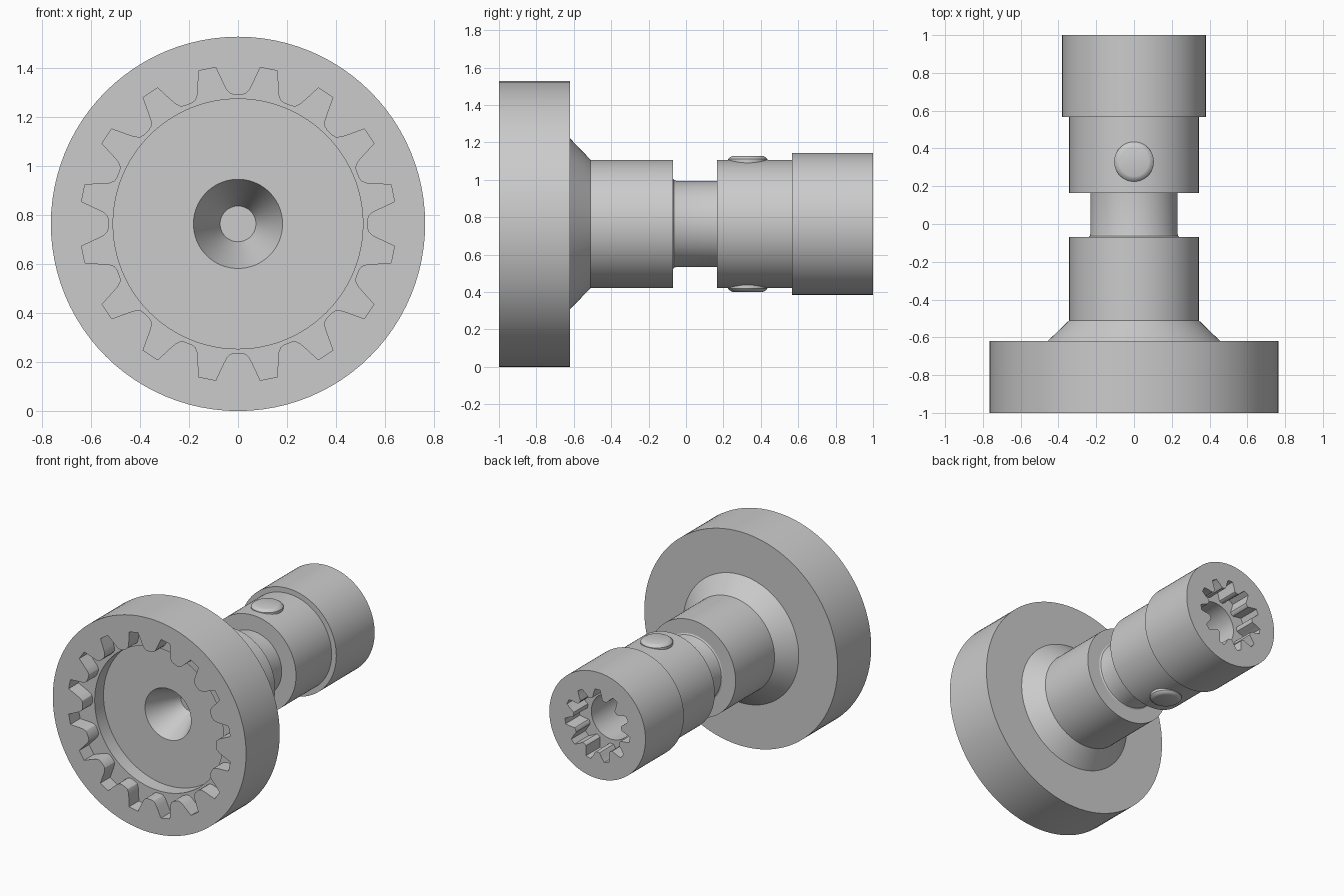
import bpy
import bmesh
from math import cos, sin, pi, radians
from mathutils import Vector

cube = bpy.data.objects.get("Cube")
if cube:
    bpy.data.objects.remove(cube, do_unlink=True)

R = 0.764            # flange radius, also the height of the main axis

steel = bpy.data.materials.new("grey_steel")
steel.use_nodes = True
GREY = (0.6, 0.6, 0.6, 1)
steel.diffuse_color = GREY
steel.node_tree.nodes["Principled BSDF"].inputs["Base Color"].default_value = GREY


def finish(bm, name):
    bmesh.ops.recalc_face_normals(bm, faces=bm.faces)
    mesh = bpy.data.meshes.new(name)
    bm.to_mesh(mesh)
    bm.free()
    mesh.materials.append(steel)
    obj = bpy.data.objects.new(name, mesh)
    bpy.context.collection.objects.link(obj)
    obj.location.z = R
    return obj


def activate(obj):
    bpy.ops.object.select_all(action='DESELECT')
    obj.select_set(True)
    bpy.context.view_layer.objects.active = obj


def lathe(name, profile, steps):
    """Revolve (radius, y) points round the y axis."""
    bm = bmesh.new()
    verts = [bm.verts.new((r, y, 0)) for r, y in profile]
    edges = [bm.edges.new(pair) for pair in zip(verts, verts[1:])]
    bmesh.ops.spin(bm, geom=verts + edges, cent=(0, 0, 0), axis=(0, 1, 0),
                   angle=2 * pi, steps=steps)
    bmesh.ops.remove_doubles(bm, verts=bm.verts, dist=0.0001)
    return finish(bm, name)


def spline_cutter(name, count, half_tooth, phase, y0, y1):
    """Prism whose outline repeats one notch, given as (pitch fraction, radius)."""
    notch = [(-f, r) for f, r in reversed(half_tooth)] + half_tooth
    pitch = 2 * pi / count
    bm = bmesh.new()
    ring = []
    for i in range(count):
        for f, r in notch:
            a = phase + (i + f) * pitch
            ring.append(bm.verts.new((r * cos(a), y0, r * sin(a))))
    face = bm.faces.new(ring)
    moved = bmesh.ops.extrude_face_region(bm, geom=[face])["geom"]
    bmesh.ops.translate(bm, vec=Vector((0, y1 - y0, 0)),
                        verts=[g for g in moved if isinstance(g, bmesh.types.BMVert)])
    obj = finish(bm, name)
    obj.hide_render = True
    return obj


# Stepped shaft with flange, front pocket, conical hole and rear bore
shaft = lathe("coupling_shaft", [
    (0, -0.54), (0.073, -0.54), (0.182, -0.79),             # conical hole
    (0.51, -0.79), (0.51, -1), (R, -1), (R, -0.62),         # pocket and flange
    (0.457, -0.62), (0.343, -0.51), (0.343, -0.07),         # shoulder
    (0.243, -0.07), (0.234, -0.064), (0.23, -0.05),         # fillet
    (0.23, 0.165), (0.343, 0.165), (0.343, 0.567),          # neck and collar
    (0.38, 0.567), (0.38, 1), (0.16, 1),                    # rear socket
    (0.16, 0.45), (0, 0.45)], 96)

# Internal splines cut into both ends
cutters = [
    spline_cutter("front_spline_cutter", 16,
                  [(0.14, 0.645), (0.235, 0.575), (0.28, 0.55), (0.345, 0.533), (0.42, 0.528)],
                  pi / 16, -1.1, -0.89),
    spline_cutter("rear_spline_cutter", 11,
                  [(0.13, 0.257), (0.24, 0.225), (0.3, 0.205), (0.36, 0.193), (0.43, 0.19)],
                  pi / 2, 0.84, 1.1)]
for cutter in cutters:
    cut = shaft.modifiers.new("spline_cut", 'BOOLEAN')
    cut.operation = 'DIFFERENCE'
    cut.solver = 'EXACT'
    cut.object = cutter
    activate(shaft)
    bpy.ops.object.modifier_apply(modifier=cut.name)
    bpy.data.objects.remove(cutter, do_unlink=True)

# Retaining pin heads above and below the collar
pins = []
for name, angle in (("top_pin", 90), ("bottom_pin", -90)):
    pin = lathe(name, [(0, 0.29), (0.105, 0.29), (0.105, 0.346), (0.098, 0.354),
                       (0.087, 0.361), (0.078, 0.364), (0, 0.364)], 48)
    pin.rotation_euler.x = radians(angle)
    pin.location.y = 0.33
    pins.append(pin)

for obj in [shaft] + pins:
    activate(obj)
    bpy.ops.object.shade_smooth_by_angle(angle=radians(28))
